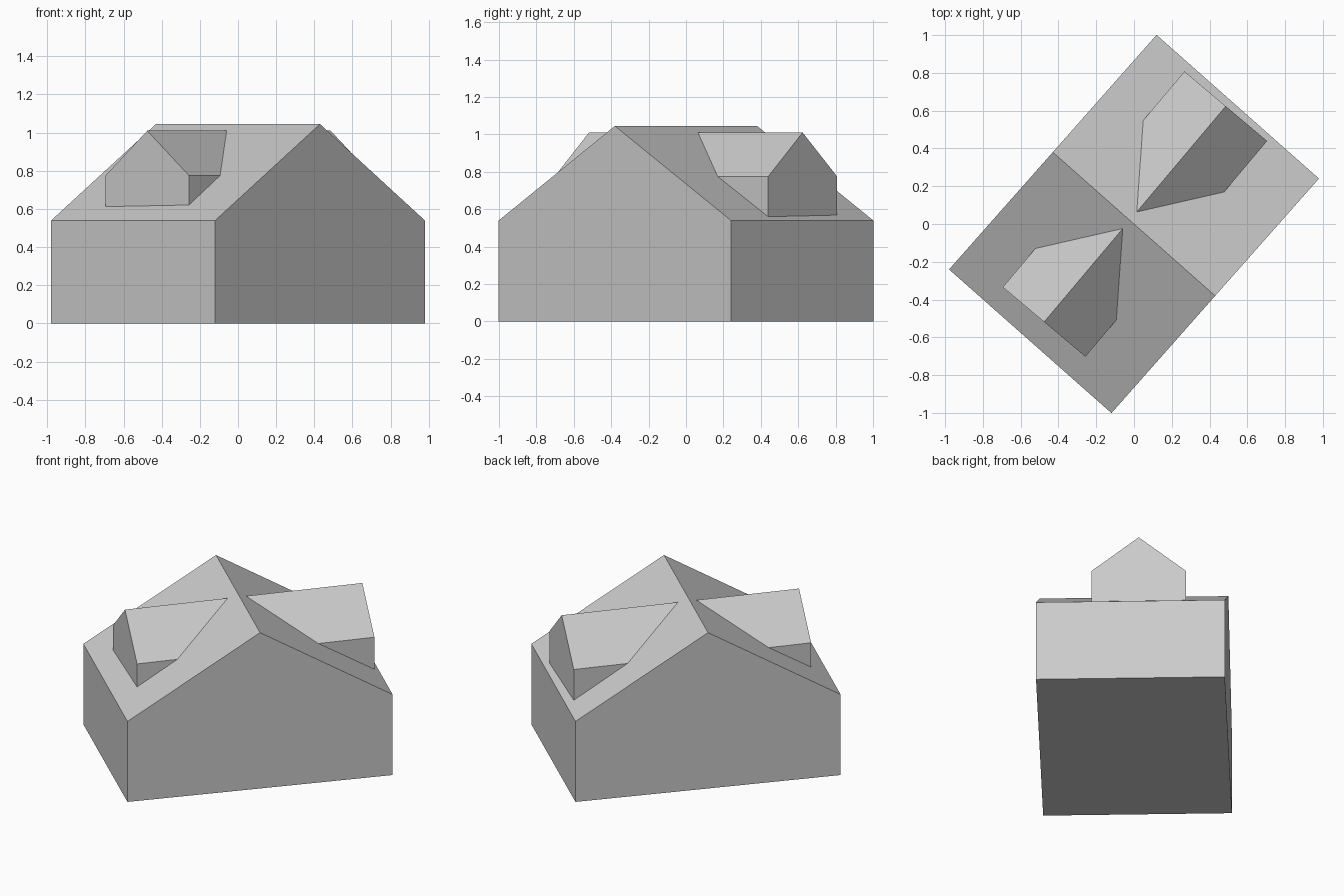
import bpy, bmesh, math
from mathutils import Matrix, Vector

if "Cube" in bpy.data.objects:
    bpy.data.objects.remove(bpy.data.objects["Cube"])

HALF_LEN, HALF_DEPTH = 0.574, 0.829      # along ridge, across ridge
EAVE, RIDGE = 0.54, 1.045
HOUSE_TURN, DORMER_TURN = math.radians(-41.5), math.radians(-40.1)

grey = bpy.data.materials.new("light grey")
grey.use_nodes = True
colour = (0.6, 0.6, 0.6, 1)
grey.diffuse_color = colour
grey.node_tree.nodes["Principled BSDF"].inputs["Base Color"].default_value = colour


def prism(profile, direction):
    """Extrude a closed 3D profile into a solid."""
    bm = bmesh.new()
    face = bm.faces.new([bm.verts.new(p) for p in profile])
    ext = bmesh.ops.extrude_face_region(bm, geom=[face], use_keep_orig=True)
    moved = [g for g in ext["geom"] if isinstance(g, bmesh.types.BMVert)]
    bmesh.ops.translate(bm, verts=moved, vec=direction)
    bmesh.ops.recalc_face_normals(bm, faces=bm.faces)
    return bm


def add_object(name, bm):
    mesh = bpy.data.meshes.new(name)
    bm.to_mesh(mesh)
    bm.free()
    mesh.materials.append(grey)
    bpy.context.collection.objects.link(bpy.data.objects.new(name, mesh))


def gable(half_width, bottom, eave, ridge):
    """Gable outline as (across, height) pairs."""
    return [(-half_width, bottom), (half_width, bottom),
            (half_width, eave), (0, ridge), (-half_width, eave)]


# House body with gable roof
turn = Matrix.Rotation(HOUSE_TURN, 4, 'Z')
body = prism([(-HALF_LEN, y, z) for y, z in gable(HALF_DEPTH, 0, EAVE, RIDGE)],
             (2 * HALF_LEN, 0, 0))
bmesh.ops.transform(body, matrix=turn, verts=body.verts)
add_object("house_body", body)

# Dormers, slightly skewed to the house and trimmed by the roof slopes
for name, side, reach in (("front_dormer", -1, 0.703), ("back_dormer", 1, 0.79)):
    dormer = prism([(x - 0.03, 0, z) for x, z in gable(0.286, 0.45, 0.775, 1.01)],
                   (0, side * reach, 0))
    bmesh.ops.transform(dormer, matrix=Matrix.Rotation(DORMER_TURN, 4, 'Z'),
                        verts=dormer.verts)
    slope = turn.to_3x3() @ Vector((0, side * (RIDGE - EAVE), HALF_DEPTH))
    bmesh.ops.bisect_plane(dormer, geom=dormer.verts[:] + dormer.edges[:] + dormer.faces[:],
                           plane_co=(0, 0, RIDGE), plane_no=slope, clear_inner=True)
    add_object(name, dormer)
